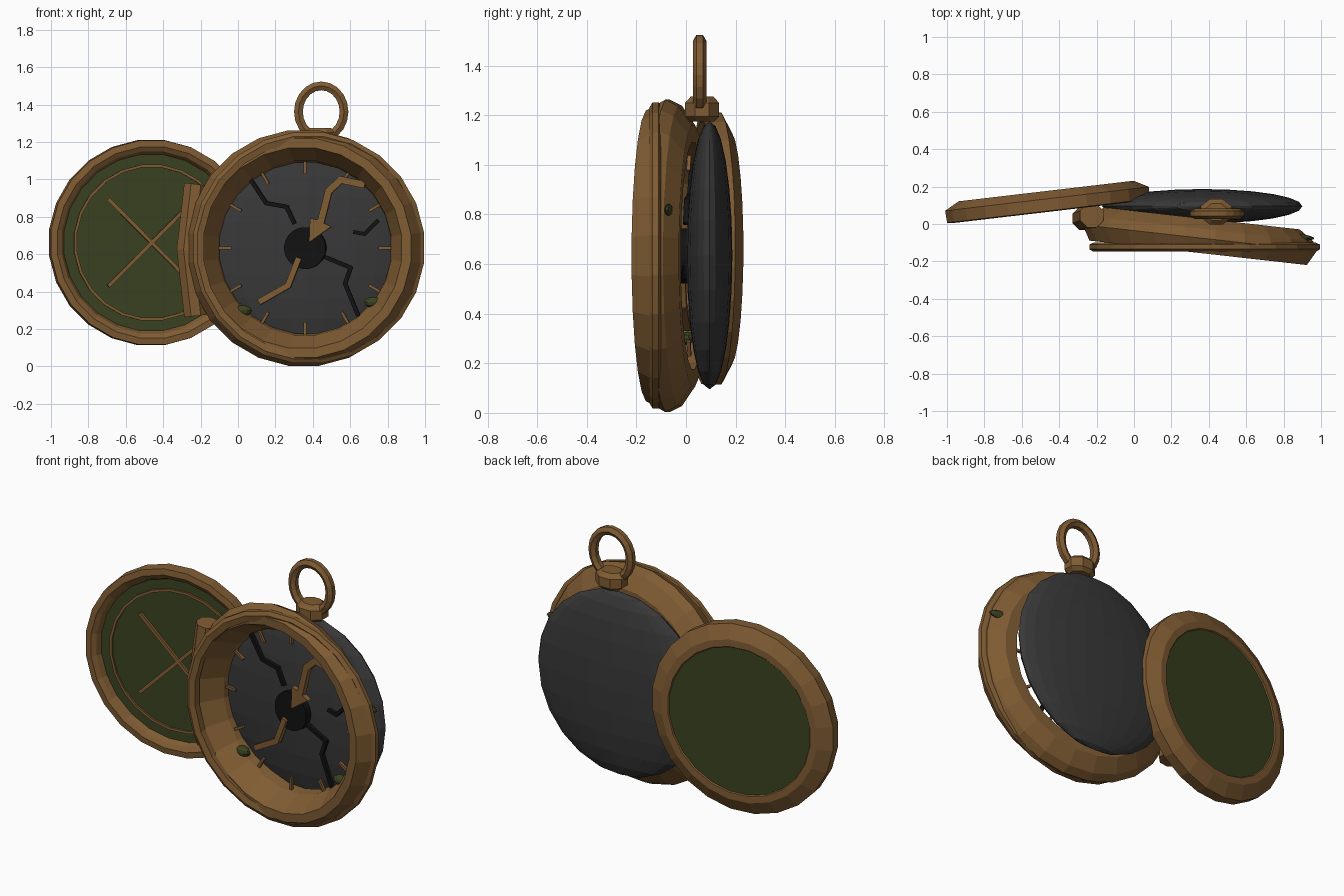
import bpy, bmesh, math
from mathutils import Matrix, Vector

if "Cube" in bpy.data.objects:
    bpy.data.objects.remove(bpy.data.objects["Cube"])


def material(name, rgb):
    m = bpy.data.materials.new(name)
    m.diffuse_color = (*rgb, 1)
    m.use_nodes = True
    m.node_tree.nodes["Principled BSDF"].inputs["Base Color"].default_value = m.diffuse_color
    return m


BRONZE = material("aged_bronze", (0.215, 0.107, 0.033))
GREEN = material("moss_green", (0.042, 0.055, 0.015))
GREY = material("charcoal", (0.040, 0.040, 0.041))
BLACK = material("black", (0.006, 0.006, 0.006))

# Local frames: y is the axis of each round half, both swung about z
CASE = Matrix.Translation((0.36, 0, 0.633)) @ Matrix.Rotation(math.radians(-6.4), 4, 'Z')
LID = Matrix.Translation((-0.457, 0.065, 0.662)) @ Matrix.Rotation(math.radians(6.7), 4, 'Z')


def finish(name, bm, mats, matrix=Matrix()):
    bmesh.ops.recalc_face_normals(bm, faces=bm.faces)
    me = bpy.data.meshes.new(name)
    bm.to_mesh(me)
    bm.free()
    for m in mats:
        me.materials.append(m)
    ob = bpy.data.objects.new(name, me)
    ob.matrix_world = matrix
    bpy.context.collection.objects.link(ob)
    return ob


def lathe(name, profile, mats, matrix=Matrix(), n=24, closed=True, accent=()):
    """Turn (radius, y) points about the y axis; accent bands use material 1."""
    bm = bmesh.new()
    rings = []
    for r, y in profile:
        angles = [2 * math.pi * (i + 0.5) / n for i in range(n)]
        rings.append([bm.verts.new((r * math.sin(a), y, r * math.cos(a))) for a in angles])
    for k in range(len(rings) if closed else len(rings) - 1):
        a, b = rings[k], rings[(k + 1) % len(rings)]
        for i in range(n):
            j = (i + 1) % n
            f = bm.faces.new((a[i], a[j], b[j], b[i]))
            f.material_index = 1 if k in accent else 0
    bmesh.ops.remove_doubles(bm, verts=bm.verts, dist=1e-5)
    return finish(name, bm, mats, matrix)


def strokes(name, paths, width, depth, y, mat, matrix=Matrix()):
    """Square bars along (x, z) paths."""
    bm = bmesh.new()
    for path in paths:
        for (x0, z0), (x1, z1) in zip(path, path[1:]):
            length = math.hypot(x1 - x0, z1 - z0)
            m = (Matrix.Translation(((x0 + x1) / 2, y, (z0 + z1) / 2))
                 @ Matrix.Rotation(-math.atan2(z1 - z0, x1 - x0), 4, 'Y')
                 @ Matrix.Diagonal((length + width * 0.5, depth, width, 1)))
            bmesh.ops.create_cube(bm, size=1, matrix=m)
    return finish(name, bm, [mat], matrix)


def ball(name, centre, scale, mat, matrix=Matrix(), seg=10, rings=6):
    bm = bmesh.new()
    bmesh.ops.create_uvsphere(bm, u_segments=seg, v_segments=rings, radius=1,
                              matrix=Matrix.Translation(centre) @ Matrix.Diagonal((*scale, 1)))
    return finish(name, bm, [mat], matrix)


def tube(name, path, radius, mat, n=8, closed=False, side=Vector((0, 1, 0))):
    """Sweep an n-gon along a path lying in the xz plane."""
    bm = bmesh.new()
    path = [Vector(p) for p in path]
    rings = []
    for i, p in enumerate(path):
        if closed:
            t = path[(i + 1) % len(path)] - path[i - 1]
        else:
            t = path[min(i + 1, len(path) - 1)] - path[max(i - 1, 0)]
        u = side.cross(t).normalized()
        angles = [2 * math.pi * (k + 0.5) / n for k in range(n)]
        rings.append([bm.verts.new(p + radius * (math.cos(a) * u + math.sin(a) * side)) for a in angles])
    for i in range(len(rings) if closed else len(rings) - 1):
        a, b = rings[i], rings[(i + 1) % len(rings)]
        for k in range(n):
            bm.faces.new((a[k], a[(k + 1) % n], b[(k + 1) % n], b[k]))
    if not closed:
        bm.faces.new(rings[0])
        bm.faces.new(rings[-1])
    return finish(name, bm, [mat])


# Main case: open tapered ring, with an upright bezel band round its front
lathe("case_ring", [(0.54, -0.155), (0.59, -0.155), (0.635, -0.075), (0.61, -0.025),
                    (0.53, 0.03), (0.46, 0.03), (0.47, -0.03)], [BRONZE], CASE)
lathe("bezel_band", [(0.565, -0.14), (0.60, -0.148), (0.622, -0.135), (0.622, -0.11),
                     (0.60, -0.10), (0.565, -0.10)], [BRONZE],
      Matrix.Translation((0.378, 0, 0.635)))

# Bulging dark body behind the ring, which is also the dial face
ball("body", (0.365, 0.095, 0.635), (0.535, 0.092, 0.54), GREY, seg=24, rings=12)

# Lid: shallow dish with green floor and green back panel
lathe("lid", [(0, 0.045), (0.475, 0.045), (0.49, 0.015), (0.515, 0), (0.55, 0.005), (0.553, 0.07),
              (0.475, 0.112), (0.435, 0.112), (0.43, 0.106), (0, 0.106)],
      [BRONZE, GREEN], LID, closed=False, accent=(0, 8))
lathe("lid_inner_ring", [(0.405, 0.034), (0.42, 0.034), (0.42, 0.05), (0.405, 0.05)], [BRONZE], LID)
strokes("lid_cross", [[(-0.23, -0.23), (0.23, 0.23)], [(-0.23, 0.23), (0.23, -0.23)]],
        0.02, 0.02, 0.038, BRONZE, LID)

# Hinge barrel, bowed around the case
tube("hinge", [(-0.225, 0.045, 0.975), (-0.265, 0.03, 0.625), (-0.225, 0.045, 0.27)], 0.068, BRONZE)

# Hour ticks
ticks = []
for i in range(12):
    s, c = math.sin(i * math.pi / 6), math.cos(i * math.pi / 6)
    ticks.append([(0.40 * s, 0.40 * c), (0.46 * s, 0.46 * c)])
strokes("hour_ticks", ticks, 0.015, 0.015, -0.012, BRONZE, CASE)

# Hub, cracks and bent hands (offsets from the dial centre)
lathe("hub", [(0, -0.022), (0.112, -0.022), (0.112, 0.03), (0, 0.03)], [BLACK], CASE, closed=False)
strokes("cracks", [[(-0.31, 0.39), (-0.21, 0.24), (-0.10, 0.22), (-0.06, 0.135)],
                   [(0.11, -0.05), (0.245, -0.105), (0.215, -0.19), (0.285, -0.36)]],
        0.022, 0.02, -0.008, BLACK, CASE)
strokes("small_crack", [[(0.265, 0.085), (0.32, 0.075), (0.39, 0.145)]], 0.02, 0.02, -0.008, BLACK, CASE)
strokes("long_hand", [[(0.085, 0.13), (0.13, 0.305), (0.195, 0.365), (0.315, 0.34)]],
        0.038, 0.03, -0.03, BRONZE, CASE)
strokes("short_hand", [[(-0.035, -0.06), (-0.09, -0.20), (-0.24, -0.285)]],
        0.032, 0.03, -0.022, BRONZE, CASE)

# Arrow head on the long hand
bm = bmesh.new()
outline = [(0.025, 0.03), (0.145, 0.115), (0.10, 0.135), (0.105, 0.23), (0.075, 0.15), (0.03, 0.16)]
front = bm.faces.new([bm.verts.new((x, -0.045, z)) for x, z in outline])
ext = bmesh.ops.extrude_face_region(bm, geom=[front])
for v in ext["geom"]:
    if isinstance(v, bmesh.types.BMVert):
        v.co.y += 0.03
finish("arrow_head", bm, [BRONZE], CASE)

# Green studs set in the case wall
for name, at, size in (("stud_left", (-0.335, -0.03, -0.335), (0.052, 0.03, 0.03)),
                       ("stud_right", (0.37, -0.03, -0.29), (0.052, 0.03, 0.03)),
                       ("stud_upper", (0.535, -0.01, 0.185), (0.075, 0.016, 0.025)),
                       ("stud_upper_inner", (0.475, -0.035, 0.185), (0.028, 0.025, 0.022))):
    ball(name, at, size, GREEN, CASE)

# Crown block and hanging loop
crown = lathe("crown", [(0, -0.05), (0.055, -0.05), (0.078, -0.03), (0.078, 0.025),
                        (0.052, 0.05), (0, 0.05)], [BRONZE], n=8, closed=False)
crown.matrix_world = (Matrix.Translation((0.44, 0.065, 1.225)) @ Matrix.Diagonal((1.18, 0.95, 1, 1))
                      @ Matrix.Rotation(math.pi / 2, 4, 'X'))
loop = [(0.445 + 0.122 * math.sin(a), 0.055, 1.362 + 0.138 * math.cos(a))
        for a in (2 * math.pi * i / 20 for i in range(20))]
tube("hanging_loop", loop, 0.027, BRONZE, n=6, closed=True)
